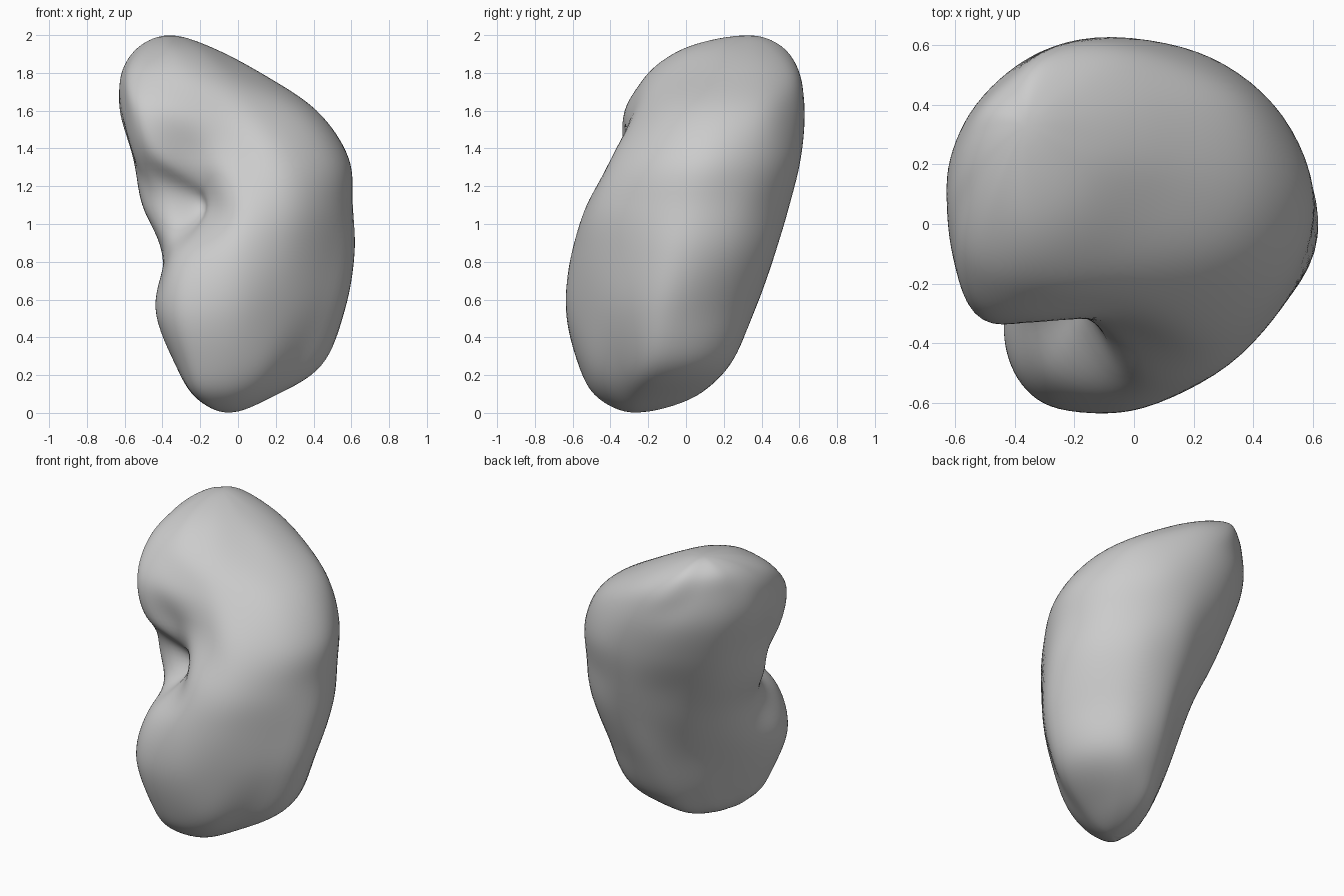
import bpy, bmesh, math

cube = bpy.data.objects.get("Cube")
if cube:
    bpy.data.objects.remove(cube, do_unlink=True)

# Directions of the measured radii, closer together around the hollow
SPOKES = (0, 30, 60, 90, 120, 150, 175, 195, 210, 225, 240, 265, 295, 330)
ROUND = 6          # steps between directions
RISE = 8           # steps between slices

# Horizontal slices in hundredths: (height, centre x, centre y) and radii
PLACES = [(8, -3, -24), (25, 0, -18), (55, 3, -13), (85, 5, -5), (110, 5, 3),
          (135, 0, 10), (160, -8, 15), (180, -25, 22), (194, -33, 28)]
RADII = [
    (20, 22, 26, 28, 20, 17, 17, 20, 22, 26, 26, 22, 19, 18),
    (44, 46, 46, 39, 29, 26, 28, 33, 38, 43, 44, 38, 34, 33),
    (54, 53, 53, 49, 38, 36, 40, 47, 54, 58, 57, 50, 43, 44),
    (57, 57, 56, 52, 46, 44, 45, 46, 49, 55, 57, 56, 51, 50),
    (56, 55, 53, 52, 49, 51, 54, 57, 49, 33, 39, 55, 56, 54),
    (59, 56, 53, 51, 51, 53, 55, 57, 62, 60, 46, 46, 54, 57),
    (50, 51, 48, 48, 49, 51, 54, 56, 60, 64, 55, 44, 43, 47),
    (37, 39, 40, 38, 33, 33, 35, 38, 41, 46, 46, 42, 37, 34),
    (18, 19, 21, 23, 19, 19, 19, 20, 21, 23, 25, 27, 23, 19),
]
BOTTOM = (0, -5, -27)
TOP = (200, -36, 33)


def blend(a, b, c, d, t):
    """Smooth curve through b and c, guided by a and d."""
    return b + 0.5 * t * (c - a + t * (2*a - 5*b + 4*c - d + t * (3*(b - c) + d - a)))


def blend_rows(rows, i, t):
    """Blend four neighbouring rows number by number."""
    return [blend(*values, t) for values in zip(*rows[i - 1:i + 3])]


def through_pole(row):
    """Continue a slice past its pole, so that the cap is round."""
    return row[:3] + [-r for r in row[3:]]


def ring_points(row):
    """Smooth closed outline of one slice."""
    z, cx, cy = row[:3]
    corners = [(cx + r * math.cos(math.radians(a)), cy + r * math.sin(math.radians(a)), z)
               for a, r in zip(SPOKES, row[3:])]
    closed = corners[-1:] + corners + corners[:2]
    return [[v / 100 for v in blend_rows(closed, k, s / ROUND)]
            for k in range(1, len(SPOKES) + 1) for s in range(ROUND)]


# Stack of slices closed by a pole at each end
body = [list(place) + list(radii) for place, radii in zip(PLACES, RADII)]
flat = [0] * len(SPOKES)
rows = ([through_pole(body[0]), list(BOTTOM) + flat] + body
        + [list(TOP) + flat, through_pole(body[-1])])

bm = bmesh.new()
rings = []
for i in range(1, len(rows) - 2):
    for s in range(RISE):
        if i == 1 and s == 0:
            continue
        outline = ring_points(blend_rows(rows, i, s / RISE))
        rings.append([bm.verts.new(p) for p in outline])

# Skin between neighbouring outlines
count = len(SPOKES) * ROUND
for low, high in zip(rings, rings[1:]):
    for k in range(count):
        n = (k + 1) % count
        bm.faces.new((low[k], low[n], high[n], high[k]))

# Rounded ends
for ring, place in ((rings[0], BOTTOM), (rings[-1], TOP)):
    z, x, y = place
    pole = bm.verts.new((x / 100, y / 100, z / 100))
    for k in range(count):
        bm.faces.new((ring[k], ring[(k + 1) % count], pole))

# Soften the skin slightly
for _ in range(4):
    bmesh.ops.smooth_vert(bm, verts=bm.verts, factor=0.5,
                          use_axis_x=True, use_axis_y=True, use_axis_z=True)
bmesh.ops.recalc_face_normals(bm, faces=bm.faces)

mesh = bpy.data.meshes.new("bean_body")
bm.to_mesh(mesh)
bm.free()
mesh.shade_smooth()
bean = bpy.data.objects.new("bean_body", mesh)
bpy.context.collection.objects.link(bean)

# Plain grey surface
grey = bpy.data.materials.new("plain_grey")
grey.use_nodes = True
colour = (0.6, 0.6, 0.6, 1)
grey.diffuse_color = colour
grey.node_tree.nodes["Principled BSDF"].inputs["Base Color"].default_value = colour
mesh.materials.append(grey)
